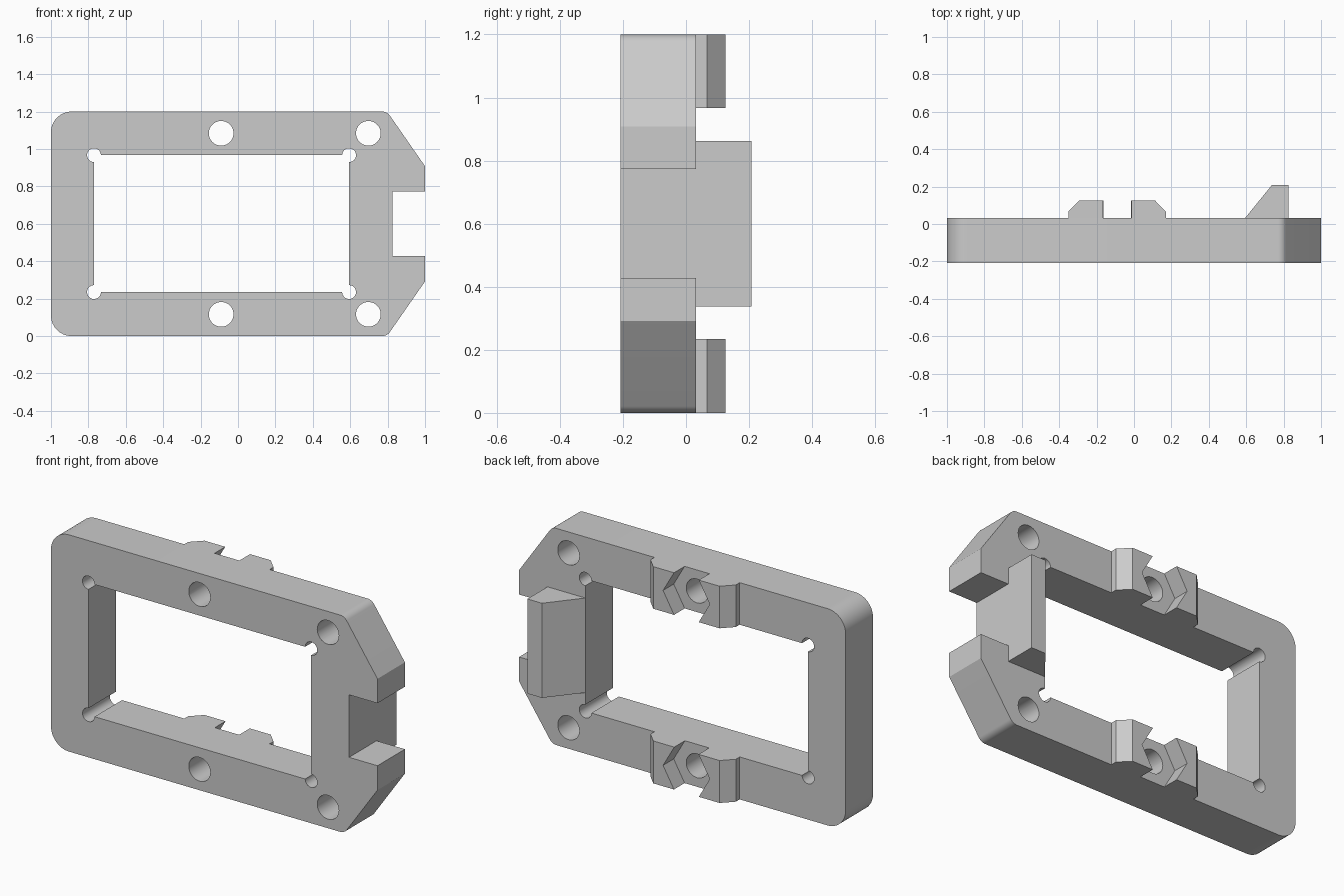
import bpy, bmesh, math
from mathutils import Vector

cube = bpy.data.objects.get("Cube")
if cube:
    bpy.data.objects.remove(cube, do_unlink=True)

gray = bpy.data.materials.new("light_gray")
gray.use_nodes = True
gray.diffuse_color = (0.6, 0.6, 0.6, 1)
gray.node_tree.nodes["Principled BSDF"].inputs["Base Color"].default_value = (0.6, 0.6, 0.6, 1)

FRONT, BACK, HEIGHT = -0.208, 0.032, 1.2
MID = HEIGHT / 2
HOLE_X, HOLE_Z = -0.09, 1.084


def prism(name, profile, axis, lo, hi):
    """Extrude a 2D profile: (x, z) along y, or (x, y) along z."""
    bm = bmesh.new()
    place = (lambda a, b: (a, lo, b)) if axis == "y" else (lambda a, b: (a, b, lo))
    face = bm.faces.new([bm.verts.new(place(*p)) for p in profile])
    moved = bmesh.ops.extrude_face_region(bm, geom=[face])["geom"]
    offset = (0, hi - lo, 0) if axis == "y" else (0, 0, hi - lo)
    bmesh.ops.translate(bm, vec=offset, verts=[v for v in moved if isinstance(v, bmesh.types.BMVert)])
    bmesh.ops.recalc_face_normals(bm, faces=bm.faces)
    mesh = bpy.data.meshes.new(name)
    bm.to_mesh(mesh)
    bm.free()
    mesh.materials.append(gray)
    obj = bpy.data.objects.new(name, mesh)
    bpy.context.collection.objects.link(obj)
    return obj


def rect(x0, x1, z0, z1):
    return [(x0, z0), (x1, z0), (x1, z1), (x0, z1)]


def circle(x, z, r, n=40):
    return [(x + r * math.cos(math.tau * i / n), z + r * math.sin(math.tau * i / n)) for i in range(n)]


def fillet(corners, steps=10):
    """Round each (x, z, radius) corner of a convex or concave outline."""
    out = []
    for i, (x, z, r) in enumerate(corners):
        p = Vector((x, z))
        if r == 0:
            out.append((x, z))
            continue
        a = (Vector(corners[i - 1][:2]) - p).normalized()
        b = (Vector(corners[(i + 1) % len(corners)][:2]) - p).normalized()
        half = a.angle(b) / 2
        center = p + (a + b).normalized() * (r / math.sin(half))
        start = p + a * (r / math.tan(half)) - center
        end = p + b * (r / math.tan(half)) - center
        for k in range(steps + 1):
            d = start.lerp(end, k / steps).normalized() * r
            out.append(tuple(center + d))
    return out


def cut(obj, cutter):
    cutter.hide_render = True
    mod = obj.modifiers.new("cut", "BOOLEAN")
    mod.operation, mod.solver, mod.object = "DIFFERENCE", "EXACT", cutter
    bpy.context.view_layer.objects.active = obj
    bpy.ops.object.modifier_apply(modifier=mod.name)
    bpy.data.objects.remove(cutter, do_unlink=True)


def finish(obj):
    bpy.ops.object.select_all(action="DESELECT")
    obj.select_set(True)
    bpy.context.view_layer.objects.active = obj
    bpy.ops.object.shade_smooth_by_angle(angle=math.radians(25))


# Frame plate: rounded left corners, chamfered right corners, notch at right
lower = [(-1, 0, 0.11), (0.797, 0, 0.05), (1, 0.292, 0), (1, 0.427, 0), (0.826, 0.427, 0)]
upper = [(x, HEIGHT - z, r) for x, z, r in reversed(lower)]
frame = prism("frame", fillet(lower + upper), "y", FRONT, BACK)


def cut_frame(profile):
    cut(frame, prism("cutter", profile, "y", FRONT - 0.1, BACK + 0.1))


# Window with relief holes in its corners
left, right, bottom, top = -0.77, 0.594, 0.235, 0.967
cut_frame(rect(left, right, bottom, top))
for x in (left, right):
    for z in (bottom, top):
        cut_frame(circle(x, z, 0.037, 32))

# Screw holes
for x in (HOLE_X, 0.697):
    for z in (HOLE_Z, HEIGHT - HOLE_Z):
        cut_frame(circle(x, z, 0.066))
finish(frame)

# Nut holders: chamfered pads split by a hexagonal pocket
half_pad = [(0.261, BACK), (0.261, 0.066), (0.203, 0.125)]
pad = [(HOLE_X + x, y) for x, y in half_pad] + [(HOLE_X - x, y) for x, y in reversed(half_pad)]
for name, z0, z1, zc in (("upper_nut_holder", top, HEIGHT, HOLE_Z),
                         ("lower_nut_holder", 0, bottom, HEIGHT - HOLE_Z)):
    holder = prism(name, pad, "z", z0, z1)
    cut(holder, prism("cutter", circle(HOLE_X, zc, 0.143, 6), "y", BACK - 0.1, BACK + 0.2))
    finish(holder)

# Wedge block behind the notch
wedge = [(right, BACK), (0.826, BACK), (0.826, 0.208), (0.737, 0.208)]
finish(prism("wedge_block", wedge, "z", MID - 0.262, MID + 0.262))
